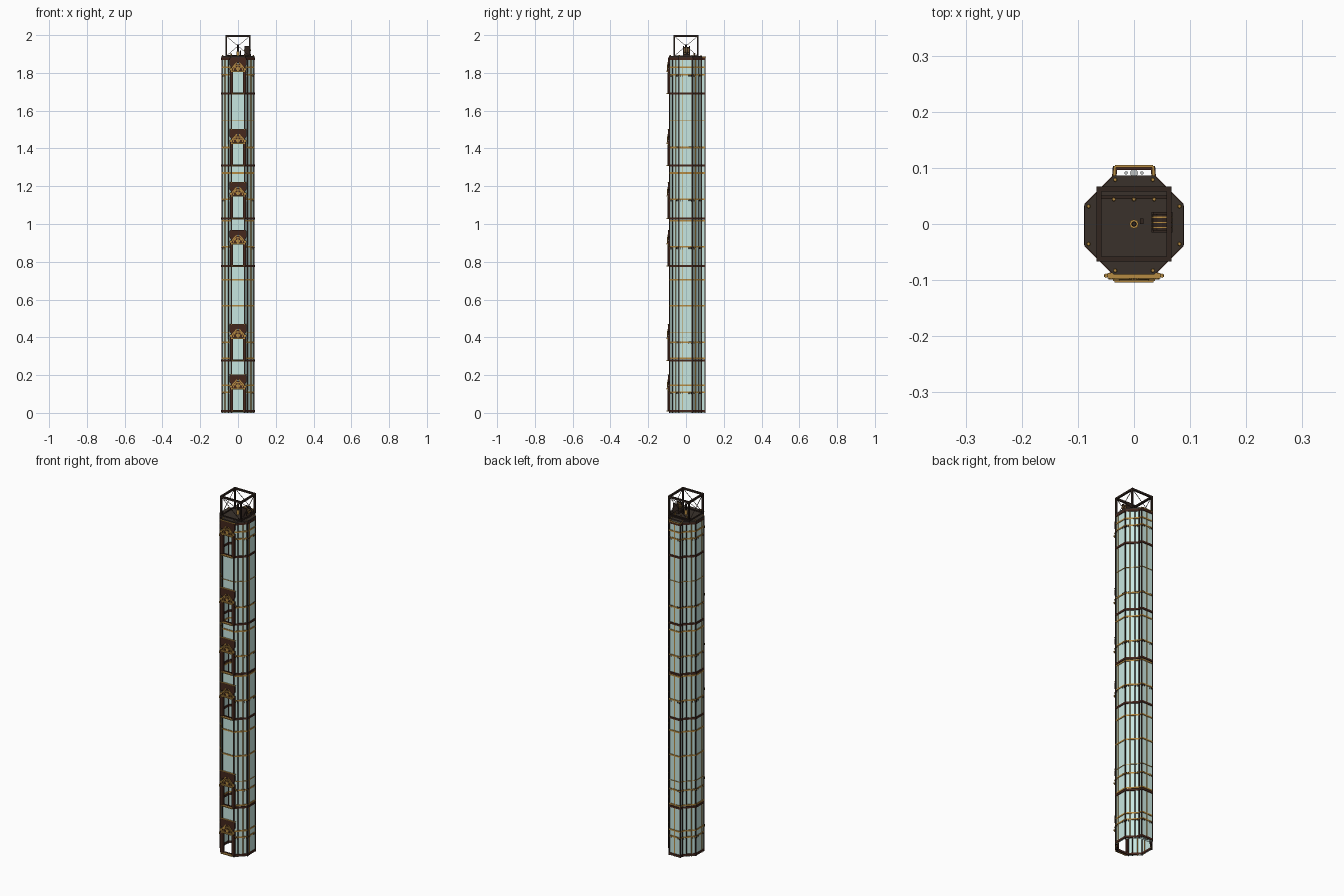
import bpy, bmesh, math
from mathutils import Vector, Matrix

if "Cube" in bpy.data.objects:
    bpy.data.objects.remove(bpy.data.objects["Cube"], do_unlink=True)


def material(name, r, g, b):
    m = bpy.data.materials.new(name)
    m.use_nodes = True
    m.diffuse_color = (r, g, b, 1)
    m.node_tree.nodes["Principled BSDF"].inputs["Base Color"].default_value = (r, g, b, 1)
    return m


GLASS = material("pale teal glass", .59, .82, .77)
IRON = material("dark iron", .032, .019, .014)
ROOF = material("dark brown roof", .042, .031, .024)
BRASS = material("brass", .47, .26, .055)
RUST = material("dark red brown", .058, .02, .012)
STEEL = material("pale steel", .5, .52, .52)


class Part:
    """Collects simple solids into one object."""

    def __init__(self, name, mat):
        self.name, self.mat, self.bm = name, mat, bmesh.new()

    def box(self, x, y, z, sx, sy, sz):
        m = Matrix.Translation((x, y, z)) @ Matrix.Diagonal((sx, sy, sz, 1))
        bmesh.ops.create_cube(self.bm, size=1, matrix=m)

    def beam(self, a, b, w, h=None):
        a, b = Vector(a), Vector(b)
        d = b - a
        up = Vector((0, 0, 1)) if abs(d.normalized().z) < .95 else Vector((0, 1, 0))
        x = d.normalized()
        y = up.cross(x).normalized()
        z = x.cross(y)
        rot = Matrix((x, y, z)).transposed().to_4x4()
        m = Matrix.Translation((a + b) / 2) @ rot @ Matrix.Diagonal((d.length, w, h or w, 1))
        bmesh.ops.create_cube(self.bm, size=1, matrix=m)

    def cone(self, p, r1, r2, h, n=8, lying=False):
        rot = Matrix.Rotation(math.pi / 2, 4, "X") if lying else Matrix()
        bmesh.ops.create_cone(self.bm, cap_ends=True, segments=n, radius1=r1, radius2=r2,
                              depth=h, matrix=Matrix.Translation(p) @ rot)

    def face(self, points):
        return self.bm.faces.new([self.bm.verts.new(p) for p in points])

    def prism(self, points, offset):
        f = self.face(points)
        geo = bmesh.ops.extrude_face_region(self.bm, geom=[f])["geom"]
        bmesh.ops.translate(self.bm, vec=offset,
                            verts=[v for v in geo if isinstance(v, bmesh.types.BMVert)])
        bmesh.ops.recalc_face_normals(self.bm, faces=self.bm.faces[:])

    def done(self):
        me = bpy.data.meshes.new(self.name)
        self.bm.to_mesh(me)
        self.bm.free()
        me.materials.append(self.mat)
        ob = bpy.data.objects.new(self.name, me)
        bpy.context.collection.objects.link(ob)


TOP = 1.88
FLOORS = [.01, .278, .777, 1.03, 1.31, 1.69]
DOOR_H, DOOR_W = .115, .027


def octagon(apothem):
    r = apothem / math.cos(math.pi / 8)
    return [(r * math.cos(a), r * math.sin(a) - .002)
            for a in (-math.pi * 3 / 8 + i * math.pi / 4 for i in range(8))]


# Outline starts at the front right corner; the rear bay replaces the back side
oct_pts = octagon(.085)
BAY = [(.034, .1), (-.034, .1)]
outline = oct_pts[:4] + BAY + oct_pts[4:]
HALF, FRONT = oct_pts[0]
sides = list(zip(outline, outline[1:]))
front_side = (oct_pts[7], oct_pts[0])

# Glass walls, open at the bottom, with a doorway on every floor
glass = Part("glass_walls", GLASS)


def pane(a, b, z0, z1):
    glass.face([(*a, z0), (*b, z0), (*b, z1), (*a, z1)])


for a, b in sides:
    pane(a, b, 0, TOP)
pane(oct_pts[3], oct_pts[4], 0, TOP)
for s in (-1, 1):
    pane((s * HALF, FRONT), (s * DOOR_W, FRONT), 0, TOP)
for z, nxt in zip(FLOORS, FLOORS[1:] + [TOP]):
    pane((-DOOR_W, FRONT), (DOOR_W, FRONT), z + DOOR_H, nxt)
glass.done()

# Corner posts, and slim mullions: an iron and a brass one on every diagonal side
posts = Part("corner_posts", IRON)
mullions = Part("brass_mullions", BRASS)
for x, y in outline:
    posts.box(x, y, TOP / 2, .006, .006, TOP)
for s in (-1, 1):
    for corner, end in ((1, 0), (2, 3)):
        a, b = Vector(oct_pts[corner]), Vector(oct_pts[end])
        for part, t in ((mullions, .33), (posts, .7)):
            p = a.lerp(b, t)
            part.box(s * p.x, p.y, TOP / 2, .004, .004, TOP)
    mullions.box(s * oct_pts[1][0], -.02, TOP / 2, .004, .004, TOP)
mullions.box(0, BAY[0][1], TOP / 2, .004, .004, TOP)
posts.done()
mullions.done()

# Floor bands
bands = Part("floor_bands", RUST)
for z in FLOORS + [TOP - .005]:
    for a, b in sides + [front_side]:
        bands.beam((*a, z), (*b, z), .008, .011)
bands.done()

# Brass rails; those beside a doorway stop at the portal
rails = Part("brass_rails", BRASS)
for z in [.11, .146, .29, .375, .425, .568, .705, .88, 1.018, 1.13, 1.27, 1.405, 1.55, 1.79, 1.83]:
    height = .003 if z in (.425, 1.55) else .008
    beside_door = any(f - .02 < z < f + .19 for f in FLOORS)
    for a, b in sides if beside_door else sides + [front_side]:
        rails.beam((*a, z), (*b, z), .006, height)
rails.done()

# Hanging finials beneath the rails on each floor
finials = Part("hanging_finials", IRON)
for f in FLOORS:
    for a, b in sides:
        a, b = Vector(a) * 1.015, Vector(b) * 1.015
        if (b - a).length < .03:
            continue
        for t in (.1, .25, .75, .9):
            p = a.lerp(b, t)
            finials.cone((p.x, p.y, f + .095), .001, .003, .012, 6)
finials.done()

# Door portals: jambs, sign board, brass gable and arch, sill and side lamps
jambs = Part("door_jambs", RUST)
signs = Part("portal_signs", RUST)
arches = Part("portal_arches", BRASS)
sills = Part("door_sills", BRASS)
lamps = Part("portal_lamps", BRASS)
Y = FRONT - .004
ARC = [(math.cos(i * math.pi / 8), math.sin(i * math.pi / 8)) for i in range(9)]
for f in FLOORS:
    for s in (-1, 1):
        jambs.box(s * .036, Y, f + .066, .015, .01, .132)
        jambs.box(s * .028, Y, f + .056, .003, .013, .112)
        lamps.cone((s * .05, Y - .001, f + .105), .002, .004, .012, 6)
        lamps.beam((s * .04, Y, f + .11), (s * .052, Y - .001, f + .112), .002)
        # Gable slope and the scroll at its foot
        arches.beam((s * .042, Y - .006, f + .124), (s * .006, Y - .006, f + .165), .004, .006)
        lamps.cone((s * .038, Y - .006, f + .13), .007, .007, .004, 8, True)
    half = [(.04, .148), (.046, .156), (.046, .184), (.04, .191)]
    lower = [(.034 * c, .135 + .028 * s) for c, s in ARC]
    shape = half + [(-x, z) for x, z in reversed(half)] + [(-x, z) for x, z in lower]
    signs.prism([(x, Y + .003, f + z) for x, z in shape], (0, -.008, 0))
    signs.box(0, Y, f + .14, .062, .004, .04)
    arches.box(0, Y - .001, f + .1915, .094, .01, .002)
    arches.box(0, Y - .004, f + .118, .074, .014, .007)
    arc = [Vector((.024 * c, Y - .006, f + .124 + .028 * s)) for c, s in ARC]
    for a, b in zip(arc, arc[1:]):
        arches.beam(a, b, .005, .005)
    for p in arc[2:-2:2]:
        arches.beam((0, Y - .005, f + .124), p, .003, .0035)
    arches.cone((0, Y - .006, f + .132), .01, .01, .004, 10, True)
    sills.box(0, FRONT - .007, f, .07, .02, .005)
for part in (jambs, signs, arches, sills, lamps):
    part.done()

# Cables inside the rear bay and its brass rim
cables = Part("bay_cables", STEEL)
for x, r in ((0, .007), (-.014, .003), (.014, .003)):
    cables.cone((x, .091, TOP / 2), r, r, TOP - .01, 12)
cables.done()
rim = Part("bay_rim", BRASS)
loop = [oct_pts[3]] + [(x, y + .003) for x, y in BAY] + [oct_pts[4]]
for a, b in zip(loop, loop[1:]):
    rim.beam((*a, TOP + .003), (*b, TOP + .003), .005)
rim.done()

# Roof plate with brass bolts
roof = Part("roof_plate", ROOF)
roof.prism([(x, y, TOP) for x, y in octagon(.088)], (0, 0, .009))
roof.done()
bolts = Part("roof_bolts", BRASS)
for x, y in octagon(.081):
    bolts.cone((x, y, TOP + .011), .004, .003, .006, 6)
bolts.done()

# Open machine frame on the roof
cage = Part("roof_cage", IRON)
braces = Part("cage_braces", IRON)
C, Z0, Z1 = .062, TOP + .009, 1.995
corners = [(C, -C), (C, C), (-C, C), (-C, -C)]
for a, b in zip(corners, corners[1:] + corners[:1]):
    cage.box(*a, (Z0 + 2) / 2, .009, .009, 2 - Z0)
    cage.beam((*a, Z1), (*b, Z1), .009, .01)
    cage.beam((*a, Z0 + .002), (*b, Z0 + .002), .007, .004)
    braces.beam((*a, Z0), (*b, Z1), .002)
    braces.beam((*b, Z0), (*a, Z1), .002)
cage.box(0, .048, Z0 + .002, .126, .006, .005)
cage.done()
braces.done()

# Winch motor, drum and central pulley post
motor = Part("winch_motor", IRON)
motor.box(.05, .003, Z0 + .006, .038, .036, .012)
motor.cone((.05, .003, Z0 + .03), .017, .017, .03, 12, True)
motor.box(.014, .005, Z0 + .015, .006, .01, .03)
for y in (-.013, .019):
    motor.box(.05, y, Z0 + .028, .03, .004, .05)
motor.done()
trim = Part("winch_trim", BRASS)
for y in (-.006, .003, .012):
    trim.cone((.05, y, Z0 + .03), .0185, .0185, .002, 12, True)
trim.cone((0, 0, Z0 + .012), .008, .008, .024, 12)
for x in (-.036, 0, .036):
    trim.cone((x, .044, Z0 + .008), .004, .003, .014, 6)
trim.done()
post = Part("pulley_post", IRON)
post.cone((0, 0, Z0 + .03), .005, .004, .06, 8)
post.done()
